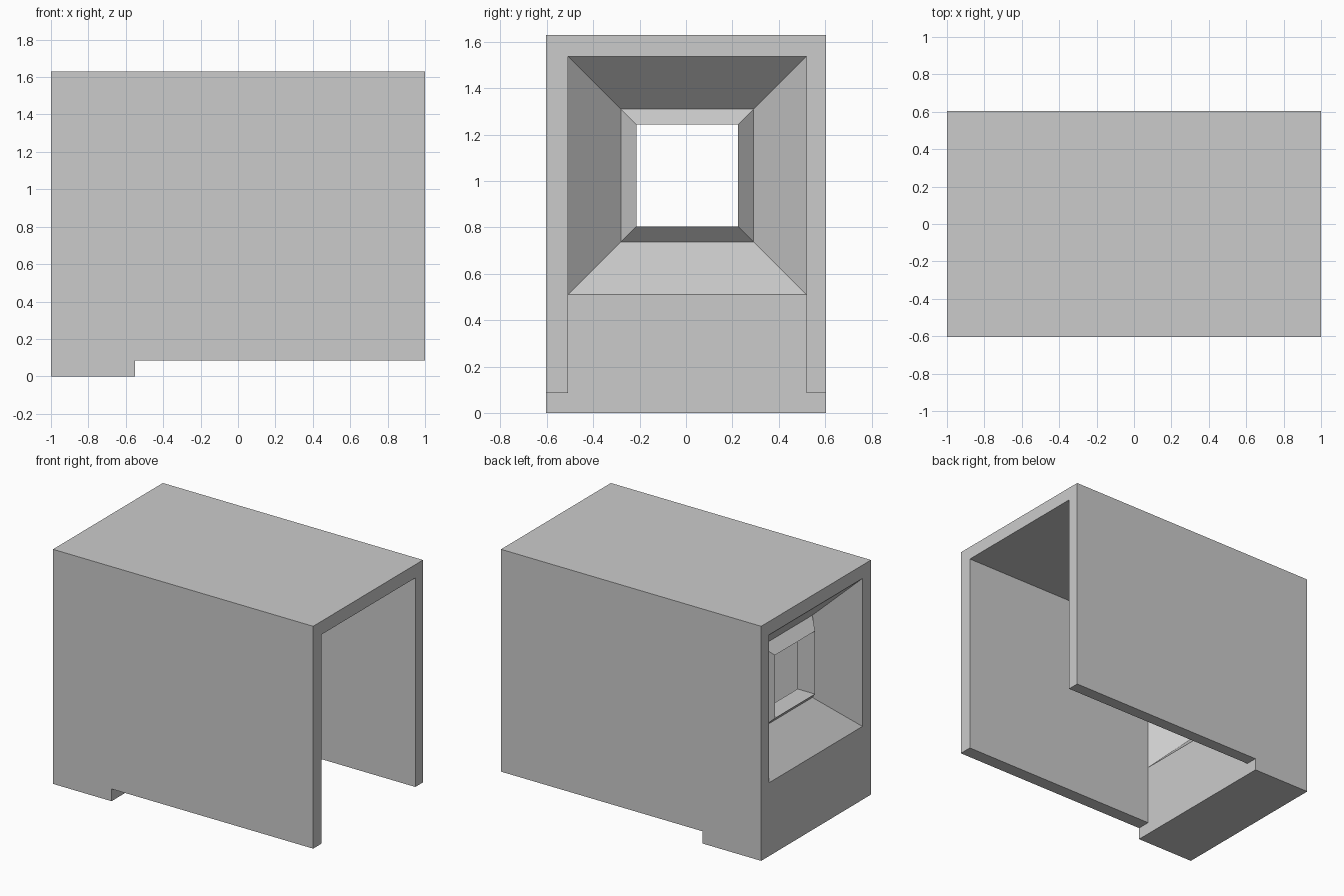
import bpy, bmesh

if "Cube" in bpy.data.objects:
    bpy.data.objects.remove(bpy.data.objects["Cube"])

# Main dimensions
XL, XW, XR = -1.0, -0.55, 1.0         # outer end, inner face of end wall, open end
XM = (XL + XW) / 2                    # middle of the end wall
W, TOP, EAVE = 0.603, 1.63, 0.085     # half width, roof height, side wall bottom
CY, CZ = 0.005, 1.0235                # centre of the window
MOUTH, WAIST, HOLE = 0.514, 0.286, 0.219
Y0, Y1 = CY - MOUTH, CY + MOUTH
Z0, Z1 = CZ - MOUTH, CZ + MOUTH


def rect(x, y0, y1, z0, z1):
    return [(x, y0, z0), (x, y1, z0), (x, y1, z1), (x, y0, z1)]


def square(x, half):
    return rect(x, CY - half, CY + half, CZ - half, CZ + half)


def loft(rings, closed=True):
    """Quads joining each ring of points to the next."""
    faces = []
    for a, b in zip(rings, rings[1:]):
        n = len(a)
        for i in range(n if closed else n - 1):
            j = (i + 1) % n
            faces.append([a[i], a[j], b[j], b[i]])
    return faces


def build(name, faces):
    bm = bmesh.new()
    for f in faces:
        bm.faces.new([bm.verts.new(p) for p in f])
    bmesh.ops.remove_doubles(bm, verts=bm.verts, dist=1e-5)
    bmesh.ops.recalc_face_normals(bm, faces=bm.faces)
    me = bpy.data.meshes.new(name)
    bm.to_mesh(me)
    bm.free()
    ob = bpy.data.objects.new(name, me)
    bpy.context.collection.objects.link(ob)
    return ob


faces = []

# Outer sides, with the foot under the end wall, and their lower edges
outline = [(XL, 0), (XW, 0), (XW, EAVE), (XR, EAVE), (XR, TOP), (XL, TOP)]
for outer, inner in ((-W, Y0), (W, Y1)):
    faces.append([(x, outer, z) for x, z in outline])
    faces.append([(XW, outer, EAVE), (XR, outer, EAVE),
                  (XR, inner, EAVE), (XW, inner, EAVE)])

# Roof and underside of the foot
for x1, z in ((XR, TOP), (XW, 0)):
    faces.append([(XL, -W, z), (x1, -W, z), (x1, W, z), (XL, W, z)])

# End face and the window flaring out to both sides
faces += loft([rect(XL, -W, W, 0, TOP), square(XL, MOUTH),
               square(XM, WAIST), square(XW, MOUTH)])

# Inner face of the end wall below the window
faces.append([(XW, y, z) for y, z in (
    (Y0, Z0), (Y0, EAVE), (-W, EAVE), (-W, 0),
    (W, 0), (W, EAVE), (Y1, EAVE), (Y1, Z0))])

# Cavity walls and ceiling
arch = [(Y0, EAVE), (Y0, Z0), (Y0, Z1), (Y1, Z1), (Y1, Z0), (Y1, EAVE)]
faces += loft([[(x, y, z) for y, z in arch] for x in (XW, XR)], closed=False)

# Open end rim
rim = arch + [(W, EAVE), (W, TOP), (-W, TOP), (-W, EAVE)]
faces.append([(XR, y, z) for y, z in rim])

build("shelter_body", faces)

# Wedge-shaped frame inside the window
depth = WAIST - HOLE
a, b, c = square(XM, WAIST), square(XM - depth, HOLE), square(XM + depth, HOLE)
build("window_frame", loft([a, b, c, a]))
